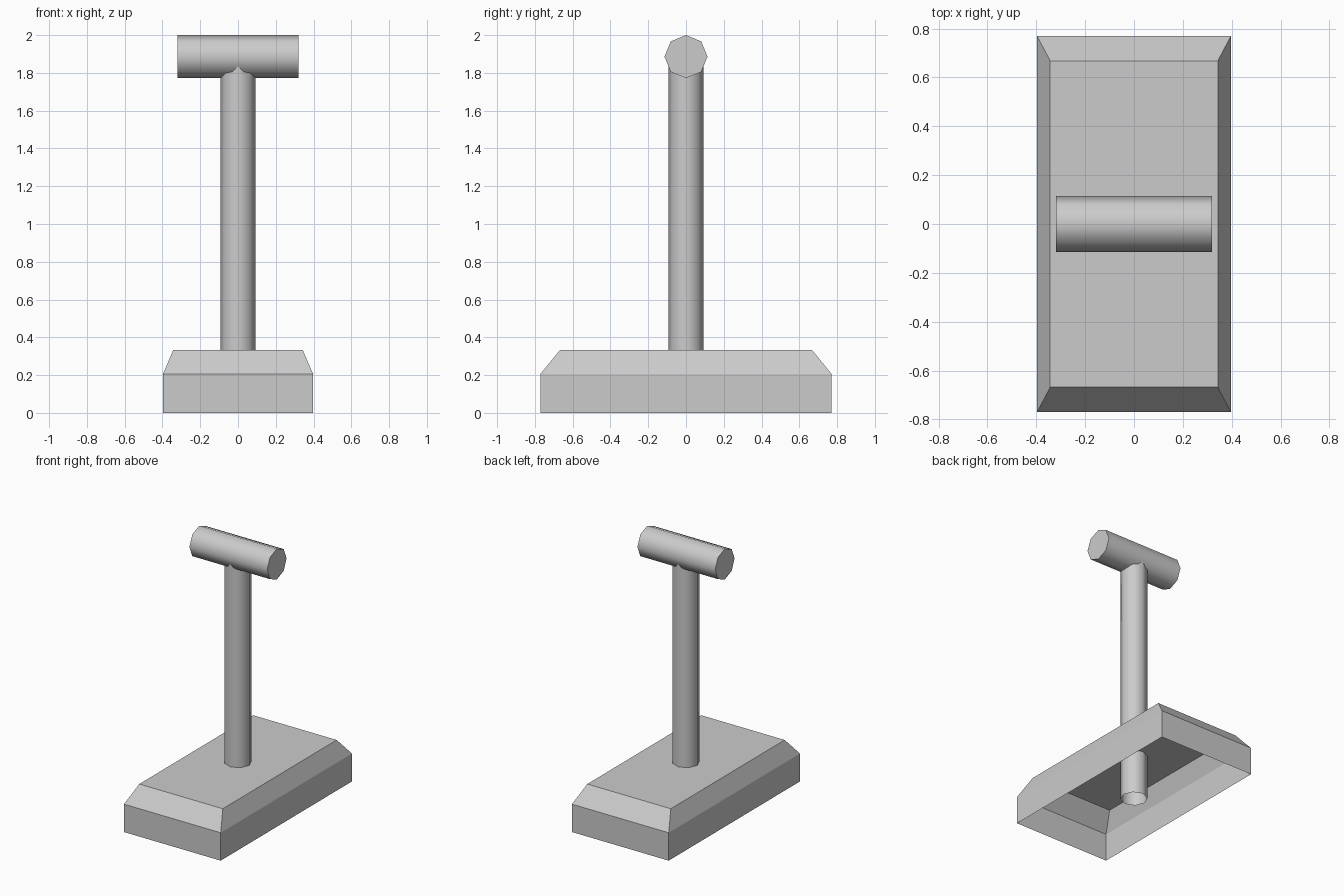
import bpy, bmesh, math
from mathutils import Matrix

if "Cube" in bpy.data.objects:
    bpy.data.objects.remove(bpy.data.objects["Cube"])


def finish(bm, name, smooth=False):
    bmesh.ops.recalc_face_normals(bm, faces=bm.faces)
    mesh = bpy.data.meshes.new(name)
    bm.to_mesh(mesh)
    bm.free()
    obj = bpy.data.objects.new(name, mesh)
    bpy.context.collection.objects.link(obj)
    if smooth:
        bpy.ops.object.select_all(action='DESELECT')
        obj.select_set(True)
        bpy.context.view_layer.objects.active = obj
        bpy.ops.object.shade_smooth_by_angle(angle=math.radians(60))
    return obj


def octagon_tube(name, radius, length, matrix, capped):
    bm = bmesh.new()
    bmesh.ops.create_cone(bm, cap_ends=capped, segments=8, radius1=radius,
                          radius2=radius, depth=length, matrix=matrix)
    return finish(bm, name, smooth=True)


# Base: hollow shell, straight walls, sloped shoulder and flat top, open below
bm = bmesh.new()
rings = []
for hx, hy, z in [(0.397, 0.77, 0), (0.397, 0.77, 0.207), (0.343, 0.668, 0.332)]:
    rings.append([bm.verts.new((sx * hx, sy * hy, z))
                  for sx, sy in ((-1, -1), (1, -1), (1, 1), (-1, 1))])
for low, high in zip(rings, rings[1:]):
    for i in range(4):
        j = (i + 1) % 4
        bm.faces.new((low[i], low[j], high[j], high[i]))
bm.faces.new(rings[-1])
base = finish(bm, "base")

# Post: open tube running from the ground into the crossbar
post_top = 1.886
octagon_tube("post", 0.093, post_top,
             Matrix.Translation((0, 0, post_top / 2)), capped=False)

# Crossbar: capped eight-sided bar along x
octagon_tube("crossbar", 0.114, 0.638,
             Matrix.Translation((0, 0, 1.886)) @ Matrix.Rotation(math.pi / 2, 4, 'Y'),
             capped=True)
